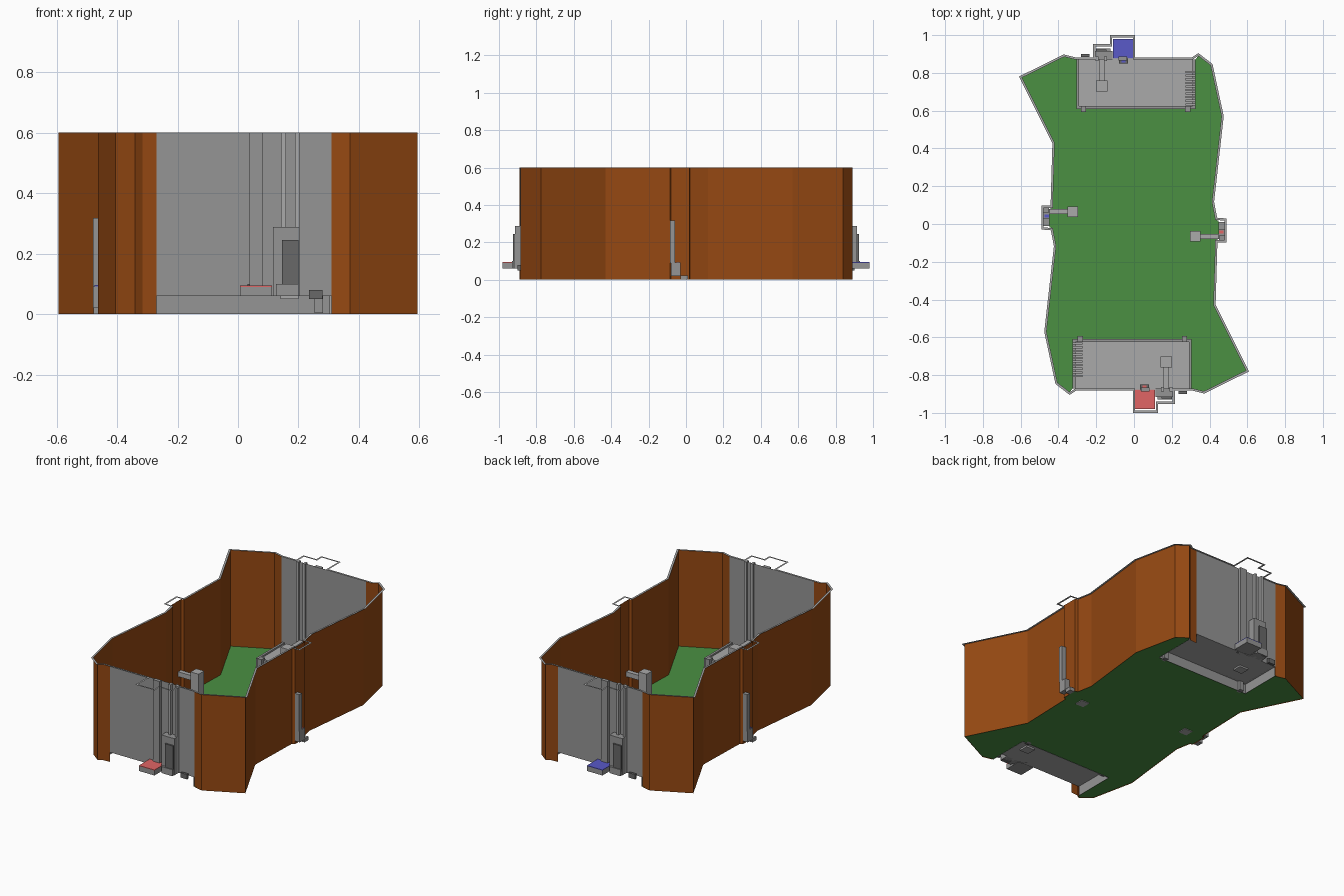
import bpy, bmesh, math
from mathutils import Vector

if "Cube" in bpy.data.objects:
    bpy.data.objects.remove(bpy.data.objects["Cube"])


def material(name, rgb):
    m = bpy.data.materials.new(name)
    m.diffuse_color = (*rgb, 1)
    m.use_nodes = True
    m.node_tree.nodes["Principled BSDF"].inputs["Base Color"].default_value = m.diffuse_color
    return m


ORANGE = material("burnt_orange", (0.30, 0.065, 0.006))
GREEN = material("grass_green", (0.07, 0.28, 0.055))
GREY = material("grey", (0.30, 0.30, 0.30))
LIGHT = material("light_grey", (0.40, 0.40, 0.40))
DARK = material("dark_grey", (0.14, 0.14, 0.14))
RED = material("red", (0.75, 0.13, 0.13))
BLUE = material("blue", (0.10, 0.10, 0.58))

H = 0.6          # wall height
BASE = 0.06      # base platform height


def mesh(name, verts, faces, mat):
    me = bpy.data.meshes.new(name)
    me.from_pydata(verts, [], faces)
    me.materials.append(mat)
    ob = bpy.data.objects.new(name, me)
    bpy.context.collection.objects.link(ob)
    return ob


def turn(pts, s):
    """Half-turn about z when s = -1."""
    return [(p[0] * s, p[1] * s) for p in pts]


def strip(name, pts, z0, z1, mat):
    n = len(pts)
    verts = [(x, y, z0) for x, y in pts] + [(x, y, z1) for x, y in pts]
    return mesh(name, verts, [(i, i + 1, n + i + 1, n + i) for i in range(n - 1)], mat)


def box(name, s, x, y, z, mat):
    """Box from (min, max) pairs, half-turned when s = -1."""
    xs, ys = sorted(v * s for v in x), sorted(v * s for v in y)
    verts = [(a, b, c) for c in z for b in ys for a in xs]
    faces = [(0, 2, 3, 1), (4, 5, 7, 6), (0, 1, 5, 4), (2, 6, 7, 3), (0, 4, 6, 2), (1, 3, 7, 5)]
    return mesh(name, verts, faces, mat)


def ring(name, pts, width, z, mat):
    """Flat mitred band outside a counter-clockwise outline."""
    n = len(pts)
    p = [Vector(q) for q in pts]
    outer = []
    for i in range(n):
        d0 = (p[i] - p[i - 1]).normalized()
        d1 = (p[(i + 1) % n] - p[i]).normalized()
        n0, n1 = Vector((d0.y, -d0.x)), Vector((d1.y, -d1.x))
        outer.append(p[i] + (n0 + n1) * (width / max(0.35, 1 + n0.dot(n1))))
    verts = [(v.x, v.y, z) for v in p + outer]
    return mesh(name, verts, [(i, n + i, n + (i + 1) % n, (i + 1) % n) for i in range(n)], mat)


# Plan of one side, from the front base round to the back base
pocket = [(0.37, -0.885), (0.593, -0.775), (0.42, -0.43), (0.43, -0.085)]
niche = [(0.447, -0.08), (0.447, 0.018)]
bend = [(0.43, 0.022), (0.412, 0.117), (0.463, 0.57), (0.405, 0.84), (0.34, 0.89)]
side_wall = [(0.31, -0.87)] + pocket + niche + bend + [(0.315, 0.872), (0.27, 0.87)]

# Rim outline with the step-outs round the gates
gate_rim = [(0.006, -0.87), (0.006, -0.988), (0.116, -0.988), (0.116, -0.94),
            (0.205, -0.94), (0.205, -0.87)]
side_rim = [(0.478, -0.085), (0.478, 0.018)]
rim_half = gate_rim + [(0.31, -0.87)] + pocket + side_rim + bend + [(0.31, 0.87)]
ring("wall_rim", rim_half + turn(rim_half, -1), 0.012, H, LIGHT)

# Grass floor, leaving out the two bases
floor_half = [(0.305, -0.61), (0.305, -0.87)] + pocket + niche + bend + [(0.325, 0.87), (0.325, 0.61)]
outline = floor_half + turn(floor_half, -1)
floor = mesh("grass_floor", [(x, y, 0.004) for x, y in outline], [tuple(range(len(outline)))], GREEN)
bm = bmesh.new()
bm.from_mesh(floor.data)
bmesh.ops.triangulate(bm, faces=bm.faces[:])
bm.to_mesh(floor.data)
bm.free()

for s, end, team in ((1, "front", RED), (-1, "back", BLUE)):
    # Walls
    strip(end + "_side_wall", turn(side_wall, s), 0, H, ORANGE)
    strip(end + "_end_wall", turn([(-0.27, -0.87), (0.31, -0.87)], s), BASE, H, GREY)

    # Base platform with open underside, skirt and kerb
    x0, x1, y0, y1 = -0.325, 0.305, -0.87, -0.61
    plan = turn([(x0, y0), (x1, y0), (x1, y1), (x0, y1)], s)
    mesh(end + "_base_top", [(x, y, BASE) for x, y in plan], [(0, 1, 2, 3)], LIGHT)
    strip(end + "_base_skirt", turn([(x0, y0), (x0, y1), (x1, y1), (x1, y0)], s), 0, BASE, GREY)
    k = 0.014
    for i, (kx, ky) in enumerate((((x0, x1), (y1 - k, y1)), ((x0, x0 + k), (y0, y1)),
                                  ((x1 - k, x1), (y0, y1)))):
        box(f"{end}_base_kerb_{i}", s, kx, ky, (BASE, BASE + 0.01), GREY)
    for i, cx in enumerate((-0.285, 0.267)):
        box(f"{end}_base_post_{i}", s, (cx - 0.014, cx + 0.014), (-0.625, -0.592), (0.004, 0.08), GREY)

    # Slatted ladder
    for i in range(10):
        y = -0.81 + i * 0.019
        box(f"{end}_ladder_slat_{i}", s, (-0.325, -0.272), (y, y + 0.011), (BASE, BASE + 0.018), LIGHT)

    # Team block outside the end wall
    box(end + "_team_block", s, (0.006, 0.112), (-0.98, -0.875), (0.06, 0.09), GREY)
    box(end + "_team_block_top", s, (0.006, 0.112), (-0.98, -0.875), (0.09, 0.094), team)
    box(end + "_team_button", s, (0.032, 0.08), (-0.882, -0.85), (0.06, 0.1), DARK)
    box(end + "_team_button_light", s, (0.045, 0.067), (-0.876, -0.856), (0.1, 0.104), team)

    # Gate pilasters and housing
    box(end + "_gate_pilaster", s, (0.038, 0.083), (-0.888, -0.866), (0.094, H), GREY)
    for i, cx in enumerate((0.151, 0.196)):
        box(f"{end}_gate_rail_{i}", s, (cx - 0.008, cx + 0.008), (-0.888, -0.862), (BASE, H), LIGHT)
    box(end + "_gate_housing", s, (0.115, 0.203), (-0.915, -0.87), (0.06, 0.288), GREY)
    box(end + "_gate_housing_cap", s, (0.145, 0.2), (-0.925, -0.89), (0.06, 0.245), DARK)
    box(end + "_gate_foot", s, (0.125, 0.2), (-0.93, -0.87), (0.06, 0.1), GREY)
    box(end + "_latch", s, (0.235, 0.28), (-0.9, -0.885), (0.05, 0.08), DARK)

    # Pedestal and arm inside the base
    box(end + "_base_pedestal", s, (0.14, 0.2), (-0.76, -0.702), (0.05, 0.13), LIGHT)
    box(end + "_base_arm", s, (0.157, 0.184), (-0.87, -0.76), (0.09, 0.115), LIGHT)

    # Side pedestal, arm and plate at the niche
    box(end + "_side_pedestal", s, (0.297, 0.352), (-0.092, -0.038), (0.0, 0.19), LIGHT)
    box(end + "_side_arm", s, (0.352, 0.447), (-0.079, -0.052), (0.13, 0.16), LIGHT)
    box(end + "_side_plate", s, (0.45, 0.48), (-0.085, -0.06), (0.09, 0.318), GREY)
    box(end + "_side_foot", s, (0.447, 0.48), (-0.08, -0.03), (0.02, 0.092), GREY)
    box(end + "_side_sill", s, (0.447, 0.478), (-0.03, 0.01), (0.0, 0.022), GREY)
    box(end + "_side_marker", s, (0.45, 0.475), (-0.05, -0.034), (0.092, 0.096), team)
